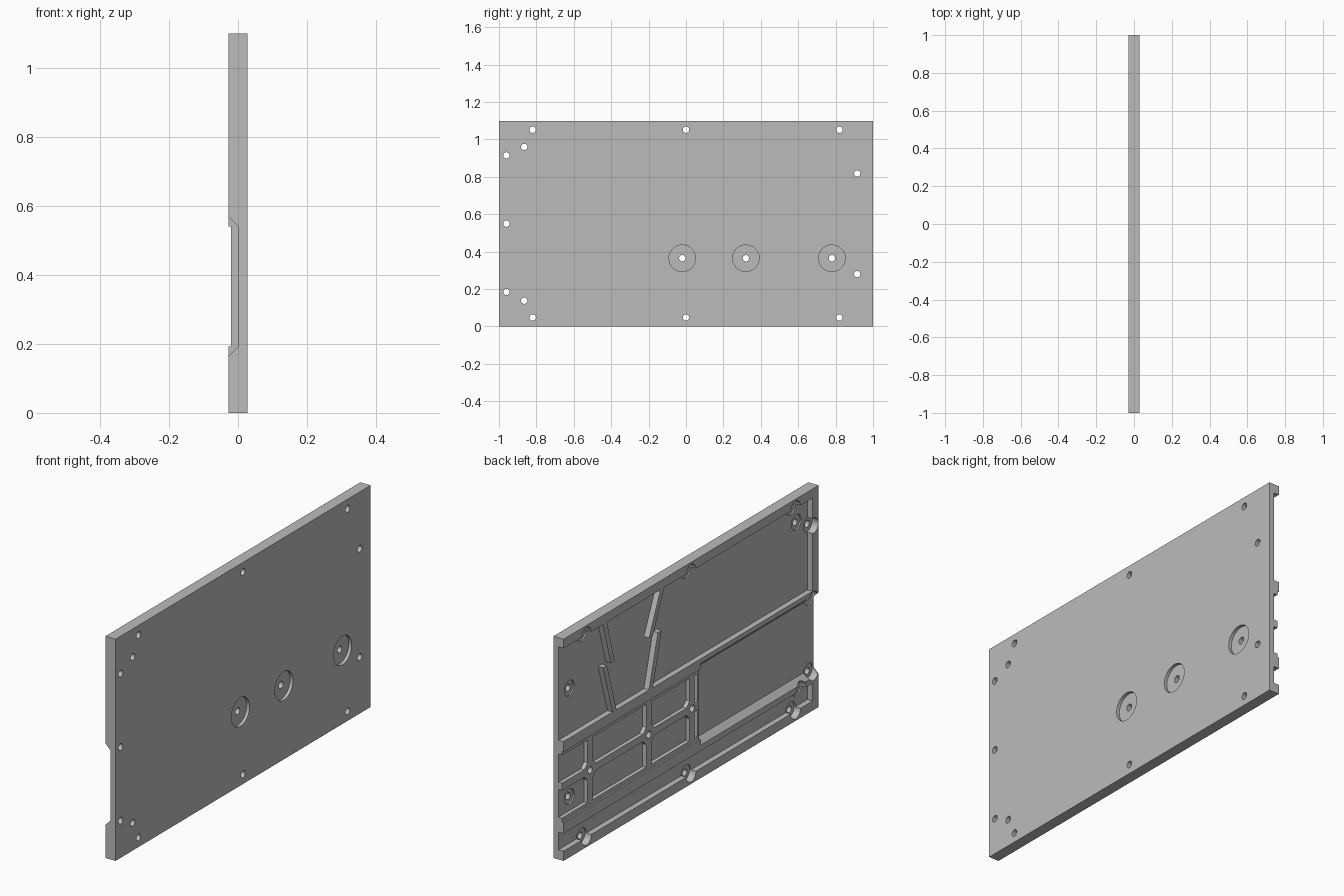
import bpy, bmesh, math
from mathutils import Matrix

cube = bpy.data.objects.get("Cube")
if cube:
    bpy.data.objects.remove(cube, do_unlink=True)

BACK, FACE, HEIGHT = -0.028, 0.028, 1.1
FLOOR, STEP, OUT = 0.0, -0.02, 0.06


def new_object(name, bm):
    bmesh.ops.recalc_face_normals(bm, faces=bm.faces)
    mesh = bpy.data.meshes.new(name)
    bm.to_mesh(mesh)
    bm.free()
    ob = bpy.data.objects.new(name, mesh)
    bpy.context.collection.objects.link(ob)
    return ob


def prism(name, points, offset):
    """Extrude a closed outline of 3D points by an offset."""
    bm = bmesh.new()
    face = bm.faces.new([bm.verts.new(p) for p in points])
    made = bmesh.ops.extrude_face_region(bm, geom=[face])["geom"]
    bmesh.ops.translate(bm, vec=offset,
                        verts=[g for g in made if isinstance(g, bmesh.types.BMVert)])
    return new_object(name, bm)


def pocket(points, depth=FLOOR):
    """Cutter sunk from the inner (-x) side down to a depth."""
    return prism("pocket", [(-OUT, y, z) for y, z in points], (depth + OUT, 0, 0))


def rect(y0, y1, z0, z1):
    return [(y0, z0), (y1, z0), (y1, z1), (y0, z1)]


def bore(y, z, radius, x0, x1, sides=32):
    bm = bmesh.new()
    place = Matrix.Translation(((x0 + x1) / 2, y, z)) @ Matrix.Rotation(math.pi / 2, 4, "Y")
    bmesh.ops.create_cone(bm, cap_ends=True, segments=sides, radius1=radius,
                          radius2=radius, depth=x1 - x0, matrix=place)
    return new_object("bore", bm)


# Plate
plate = prism("cover_plate", [(BACK, y, z) for y, z in rect(-1, 1, 0, HEIGHT)],
              (FACE - BACK, 0, 0))
cutters = []

# Upper bay, split by two zigzag ribs and open at the rear end
low, high, rib = 0.592, 1.055, 0.03
zig_a = [(0.615, low), (0.69, 0.84), (0.63, 0.84), (0.69, high)]
zig_b = [(0.33, low), (0.26, 0.85), (0.33, 0.85), (0.24, high)]


def shifted(path):
    return [(y - rib, z) for y, z in path]


cutters.append(pocket([(1.1, low)] + zig_a + [(1.1, high)]))
cutters.append(pocket(shifted(zig_a) + zig_b[::-1]))
cutters.append(pocket(shifted(zig_b) + [(-0.953, high), (-0.953, low)]))

# Bevelled slot running out through the front end
slot = [(-0.04, 0.152), (FLOOR, 0.192), (FLOOR, 0.541), (-0.04, 0.581)]
cutters.append(prism("slot", [(x, -1.1, z) for x, z in slot], (0, 1.025, 0)))

# Lowered field with a grid of small pockets
cutters.append(pocket(rect(-0.09, 1.1, 0.192, 0.541), STEP))
mid = 0.365
for y0, y1 in ((0.80, 1.1), (0.34, 0.76), (0.0, 0.30), (-0.06, -0.04)):
    c = min(0.025, (y1 - y0) * 0.4)
    for side, reach in ((1, 0.157), (-1, 0.155)):
        near, far = mid + side * 0.018, mid + side * reach
        cutters.append(pocket([(y0, far), (y0, near + side * c), (y0 + c, near),
                               (y1 - c, near), (y1, near + side * c), (y1, far)]))

# Bottom channel
cutters.append(pocket(rect(-0.953, 1.1, 0.048, 0.135)))

# Fixing holes with round seats on the inner side
fixings = [(y, z) for y in (-0.82, 0, 0.82) for z in (0.048, 1.052)]
fixings += [(-0.96, 0.915), (-0.96, 0.55), (-0.96, 0.185),
            (-0.865, 0.96), (-0.865, 0.138), (0.915, 0.818), (0.915, 0.28)]
for y, z in fixings:
    cutters.append(bore(y, z, 0.038, -OUT, 0.007))
    cutters.append(bore(y, z, 0.017, -OUT, OUT, 20))

# Large round recesses on the outer face
for y in (-0.02, 0.32, 0.78):
    cutters.append(bore(y, mid, 0.071, 0.012, OUT, 48))
    cutters.append(bore(y, mid, 0.017, -OUT, OUT, 20))

# Cut everything out of the plate
bpy.ops.object.select_all(action="DESELECT")
bpy.context.view_layer.objects.active = plate
plate.select_set(True)
for cutter in cutters:
    mod = plate.modifiers.new("cut", "BOOLEAN")
    mod.operation, mod.solver, mod.object = "DIFFERENCE", "EXACT", cutter
    bpy.ops.object.modifier_apply(modifier=mod.name)
    bpy.data.objects.remove(cutter, do_unlink=True)
bpy.ops.object.shade_smooth_by_angle(angle=math.radians(30))

# Colour
grey = bpy.data.materials.new("plain_grey")
grey.use_nodes = True
colour = (0.5, 0.5, 0.5, 1)
grey.diffuse_color = colour
grey.node_tree.nodes["Principled BSDF"].inputs["Base Color"].default_value = colour
plate.data.materials.clear()
plate.data.materials.append(grey)
